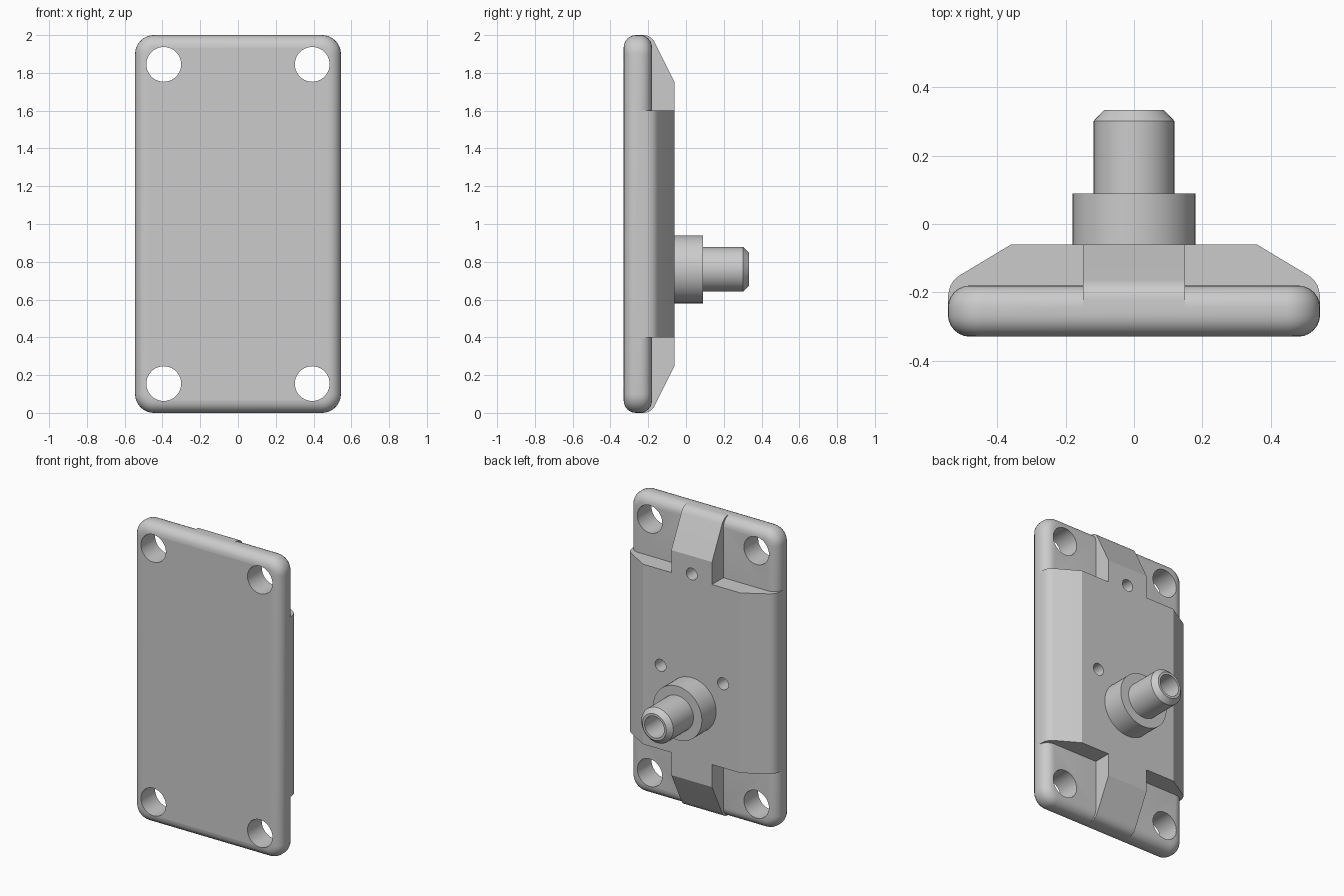
import bpy, bmesh
from math import sin, cos, pi, radians
from mathutils import Vector

cube = bpy.data.objects.get("Cube")
if cube:
    bpy.data.objects.remove(cube)

grey = bpy.data.materials.new("light grey")
grey.use_nodes = True
grey.diffuse_color = (0.6, 0.6, 0.6, 1)
grey.node_tree.nodes["Principled BSDF"].inputs["Base Color"].default_value = (0.6, 0.6, 0.6, 1)


def finish(name, bm):
    bmesh.ops.recalc_face_normals(bm, faces=bm.faces)
    mesh = bpy.data.meshes.new(name)
    bm.to_mesh(mesh)
    bm.free()
    mesh.materials.append(grey)
    obj = bpy.data.objects.new(name, mesh)
    bpy.context.collection.objects.link(obj)
    return obj


def prism(name, points, place, start, end, bevel=0):
    """Extrude a 2D outline; place(u, v, w) maps it into space."""
    bm = bmesh.new()
    base = bm.faces.new([bm.verts.new(place(u, v, start)) for u, v in points])
    ext = bmesh.ops.extrude_face_region(bm, geom=[base], use_keep_orig=True)
    top = next(g for g in ext["geom"] if isinstance(g, bmesh.types.BMFace))
    shift = Vector(place(0, 0, end)) - Vector(place(0, 0, start))
    bmesh.ops.translate(bm, verts=list(top.verts), vec=shift)
    bmesh.ops.recalc_face_normals(bm, faces=bm.faces)
    if bevel:
        rims = list(base.edges) + list(top.edges)
        bmesh.ops.bevel(bm, geom=rims, offset=bevel, segments=6, profile=0.5, affect='EDGES')
    return finish(name, bm)


def circle(cx, cy, r, n=40):
    return [(cx + r * cos(2 * pi * i / n), cy + r * sin(2 * pi * i / n)) for i in range(n)]


def combine(target, other, operation):
    mod = target.modifiers.new("join", 'BOOLEAN')
    mod.operation, mod.solver, mod.object = operation, 'EXACT', other
    select(target)
    bpy.ops.object.modifier_apply(modifier=mod.name)
    bpy.data.objects.remove(other)


def select(obj):
    bpy.ops.object.select_all(action='DESELECT')
    obj.select_set(True)
    bpy.context.view_layer.objects.active = obj


def facing(u, v, w):      # outline in x and z, depth along y
    return (u, w, v)


def upright(u, v, w):     # outline in x and y, extruded along z
    return (u, v, w)


def sideways(u, v, w):    # outline in z and y, extruded along x
    return (w, v, u + 1)


# Mounting plate with rounded corners and rims
W, R = 0.545, 0.1
outline = []
for k, (sx, sz) in enumerate([(1, 1), (-1, 1), (-1, -1), (1, -1)]):
    for i in range(9):
        a = (k + i / 8) * pi / 2
        outline.append((sx * (W - R) + R * cos(a), 1 + sz * (1 - R) + R * sin(a)))
body = prism("backing_plate", outline, facing, -0.33, -0.18, 0.065)


# Raised block and vertical rib, both with sloped shoulders
def shoulder(half, flat, knee, knee_y):
    p0, p1, p2 = Vector((knee, knee_y)), Vector((half, knee_y - 0.02)), Vector((half, -0.225))
    side = [(flat, -0.06)]
    for i in range(7):
        t = i / 6
        side.append(tuple(p0 * (1 - t) ** 2 + p1 * 2 * t * (1 - t) + p2 * t * t))
    side.append((half, -0.25))
    return side + [(-u, v) for u, v in reversed(side)]


block = prism("raised_block", shoulder(W, 0.36, 0.51, -0.15), upright, 0.4, 1.6)
rib = prism("vertical_rib", shoulder(1, 0.75, 0.955, -0.162), sideways, -0.15, 0.15)
combine(body, block, 'UNION')
combine(body, rib, 'UNION')

# Corner bolt holes
for x in (-0.393, 0.393):
    for z in (0.155, 1.845):
        combine(body, prism("bolt_cutter", circle(x, z, 0.092), facing, -0.5, 0.2), 'DIFFERENCE')

# Small blind holes in the back
for x, z in ((0, 1.63), (-0.23, 0.96), (0.23, 0.96)):
    combine(body, prism("pin_cutter", circle(x, z, 0.04, 24), facing, -0.2, 0.1), 'DIFFERENCE')

# Stepped hollow spigot, turned around the y axis
bm = bmesh.new()
profile = [(0.18, -0.07), (0.18, 0.09), (0.118, 0.09), (0.118, 0.302), (0.088, 0.333),
           (0.072, 0.333), (0.072, -0.05), (0, -0.05)]
verts = [bm.verts.new((r, y, 0.76)) for r, y in profile]
edges = [bm.edges.new(pair) for pair in zip(verts, verts[1:])]
bmesh.ops.spin(bm, geom=verts + edges, cent=(0, 0, 0.76), axis=(0, 1, 0),
               angle=2 * pi, steps=48)
bmesh.ops.remove_doubles(bm, verts=bm.verts, dist=0.0001)
spigot = finish("hollow_spigot", bm)

for obj in (body, spigot):
    select(obj)
    bpy.ops.object.shade_smooth_by_angle(angle=radians(25))
